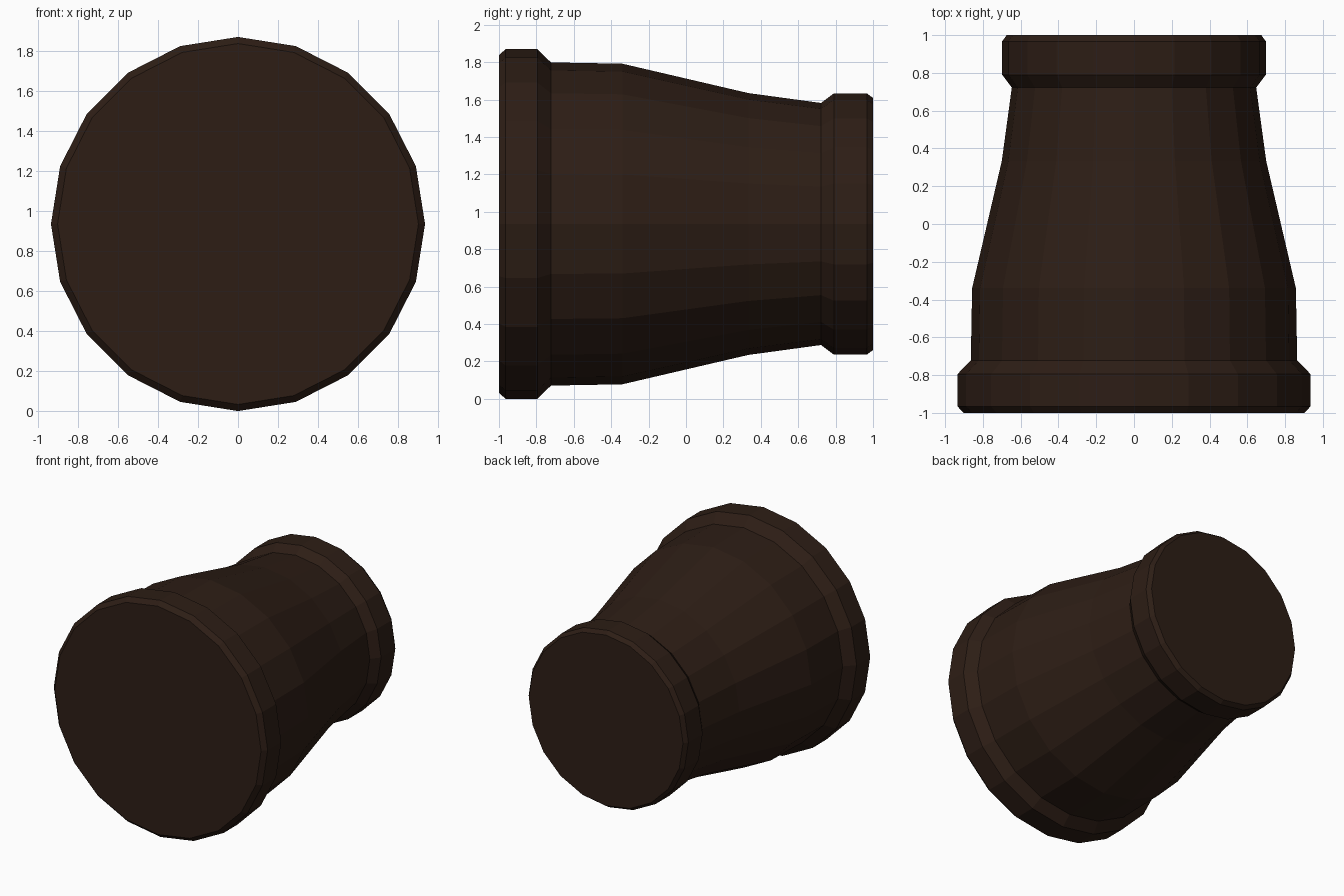
import bpy, bmesh
from math import sin, cos, pi

if "Cube" in bpy.data.objects:
    bpy.data.objects.remove(bpy.data.objects["Cube"])

SIDES = 20
AXIS_Z = 0.935

# (y, radius) along the pipe: wide collar, tapering body, narrow collar
PROFILE = [
    (-1.0, 0.902), (-0.965, 0.935), (-0.795, 0.935), (-0.722, 0.864),
    (-0.34, 0.857), (0.333, 0.70),
    (0.722, 0.647), (0.79, 0.698), (0.967, 0.698), (1.0, 0.674),
]


def lathe(name, profile, material):
    """Revolve a profile about the y axis and cap both ends."""
    bm = bmesh.new()
    rings = []
    for y, r in profile:
        rings.append([bm.verts.new((r * sin(2 * pi * i / SIDES), y,
                                    AXIS_Z + r * cos(2 * pi * i / SIDES)))
                      for i in range(SIDES)])
    for a, b in zip(rings, rings[1:]):
        for i in range(SIDES):
            j = (i + 1) % SIDES
            bm.faces.new((a[i], a[j], b[j], b[i]))
    bm.faces.new(rings[0])
    bm.faces.new(rings[-1])
    bmesh.ops.recalc_face_normals(bm, faces=bm.faces)
    mesh = bpy.data.meshes.new(name)
    bm.to_mesh(mesh)
    bm.free()
    mesh.materials.append(material)
    obj = bpy.data.objects.new(name, mesh)
    bpy.context.collection.objects.link(obj)
    return obj


# Dark brown metal
brown = bpy.data.materials.new("dark_brown")
brown.diffuse_color = (0.026, 0.0125, 0.0075, 1)
brown.use_nodes = True
brown.node_tree.nodes["Principled BSDF"].inputs["Base Color"].default_value = brown.diffuse_color

# Pipe reducer with a collar at each end
lathe("pipe_reducer", PROFILE, brown)
